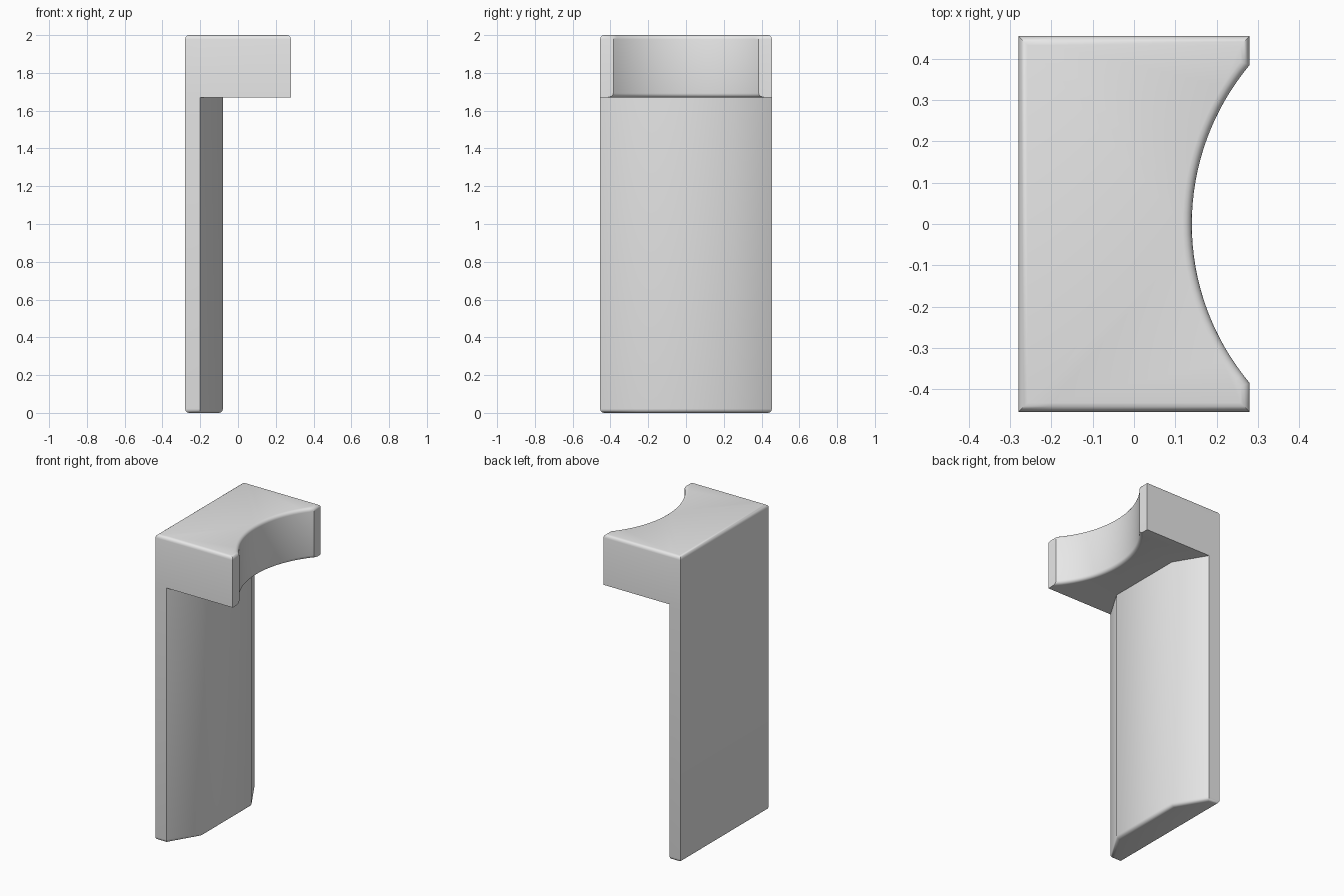
import bpy, bmesh, math

cube = bpy.data.objects.get("Cube")
if cube:
    bpy.data.objects.remove(cube, do_unlink=True)

BACK, FRONT, HALF = -0.28, 0.28, 0.455      # extents in x and half width in y
LIP_Z, TOP_Z, ROUND = 1.67, 2.0, 0.022
STEP_X, PAD_X, PAD_Y = -0.20, -0.08, 0.255  # slab section
ARC_Y, ARC_X, SEGS = 0.385, 0.14, 32        # scooped front edge

# Scoop: circle through both tips and the deepest point
depth = FRONT - ARC_X
radius = (ARC_Y ** 2 + depth ** 2) / (2 * depth)
sweep = math.asin(ARC_Y / radius)
scoop = []
for i in range(SEGS + 1):
    a = sweep * (2 * i / SEGS - 1)
    scoop.append((ARC_X + radius - radius * math.cos(a), radius * math.sin(a)))

cap_outline = ([(BACK, -HALF), (STEP_X, -HALF), (FRONT, -HALF)] + scoop +
               [(FRONT, HALF), (STEP_X, HALF), (BACK, HALF)])
pad = [(PAD_X, -PAD_Y), (PAD_X, PAD_Y)]
slab_outline = cap_outline[:2] + pad + cap_outline[-2:]

bm = bmesh.new()


def ring(points, z):
    return [bm.verts.new((x, y, z)) for x, y in points]


def walls(low, high):
    for i in range(len(low)):
        j = (i + 1) % len(low)
        bm.faces.new((low[i], low[j], high[j], high[i]))


# Cap over the slab, sharing the ring at the lip
top = ring(cap_outline, TOP_Z)
mid = ring(cap_outline, LIP_Z)
pad_mid = ring(pad, LIP_Z)
foot = ring(slab_outline, 0)
slab_mid = mid[:2] + pad_mid + mid[-2:]
walls(mid, top)
walls(foot, slab_mid)
bm.faces.new(top)
bm.faces.new(foot[::-1])
bm.faces.new(mid[1:-1] + pad_mid[::-1])     # underside of the overhang
bmesh.ops.recalc_face_normals(bm, faces=bm.faces)

# Rounded top rim, bottom rim and lower scoop edge
scoop_mid = set(mid[3:3 + len(scoop)])
rims = [set(top), set(foot), scoop_mid]
edges = [e for e in bm.edges if any(set(e.verts) <= r for r in rims)]
bmesh.ops.bevel(bm, geom=edges, offset=ROUND, segments=4, profile=0.5,
                affect='EDGES', clamp_overlap=True)
bmesh.ops.triangulate(bm, faces=[f for f in bm.faces if len(f.verts) > 4])

mesh = bpy.data.meshes.new("hooked_slab")
bm.to_mesh(mesh)
bm.free()
slab = bpy.data.objects.new("hooked_slab", mesh)
bpy.context.collection.objects.link(slab)

# Plain grey
grey = bpy.data.materials.new("light_grey")
grey.use_nodes = True
colour = (0.8, 0.8, 0.8, 1)
grey.diffuse_color = colour
grey.node_tree.nodes["Principled BSDF"].inputs["Base Color"].default_value = colour
mesh.materials.append(grey)

bpy.ops.object.select_all(action='DESELECT')
slab.select_set(True)
bpy.context.view_layer.objects.active = slab
bpy.ops.object.shade_smooth_by_angle(angle=math.radians(35))
